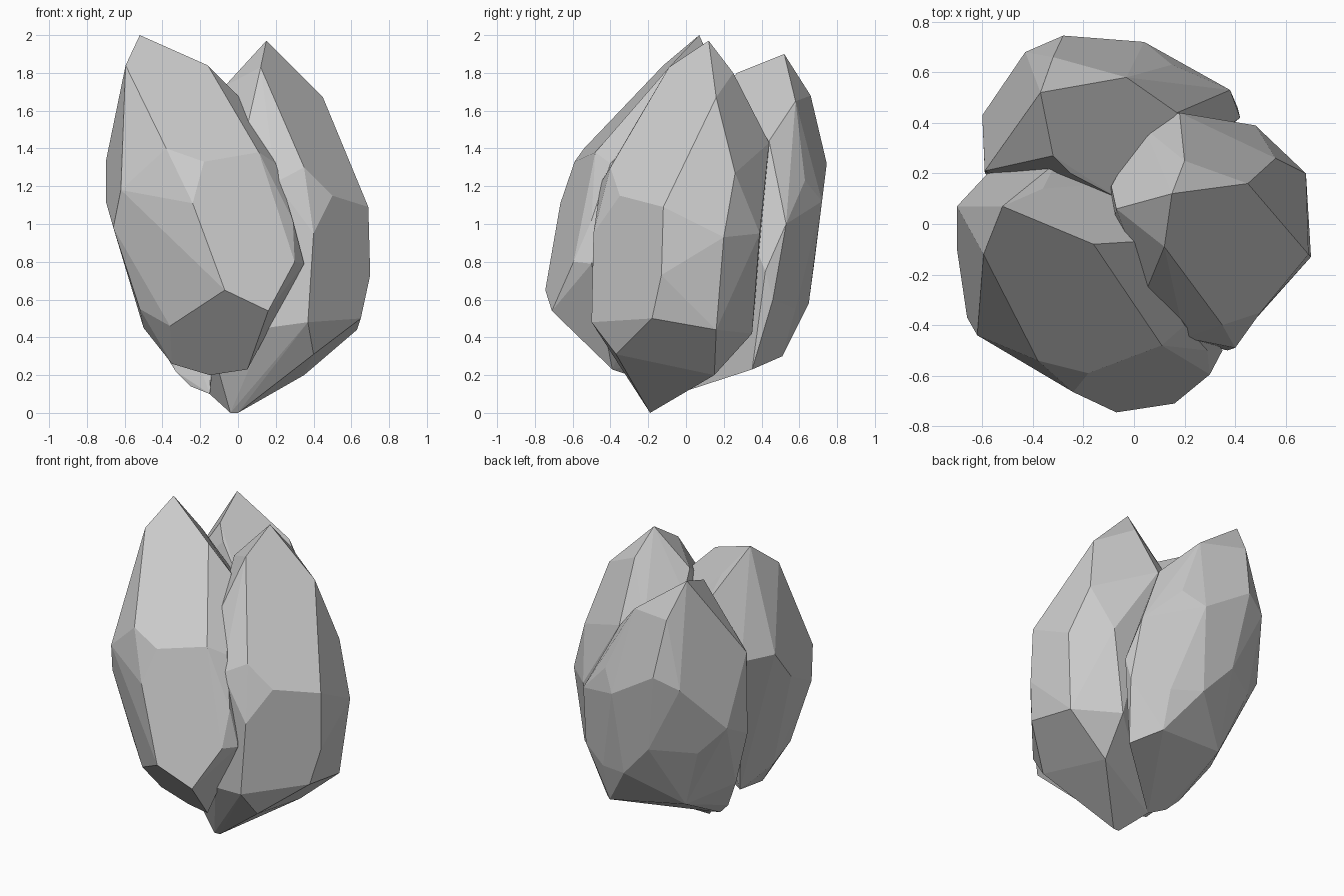
import bpy
import bmesh
import math


def faceted_lobe(name, crown, belly, foot):
    """Cut-stone shape: convex skin over three tiers of corner points, near-flat facets merged."""
    bm = bmesh.new()
    for p in crown + belly + foot:
        bm.verts.new(p)
    bmesh.ops.convex_hull(bm, input=bm.verts[:])
    loose = [v for v in bm.verts if not v.link_faces]
    bmesh.ops.delete(bm, geom=loose, context='VERTS')
    bmesh.ops.dissolve_limit(bm, angle_limit=math.radians(5),
                             verts=bm.verts[:], edges=bm.edges[:])
    bmesh.ops.recalc_face_normals(bm, faces=bm.faces[:])
    mesh = bpy.data.meshes.new(name)
    bm.to_mesh(mesh)
    bm.free()
    obj = bpy.data.objects.new(name, mesh)
    bpy.context.collection.objects.link(obj)
    return obj


# Front-left lobe, the tallest
faceted_lobe(
    "front_left_lobe",
    crown=[(-.52, .07, 2.0), (-.595, -.12, 1.84), (-.16, -.08, 1.84),
           (0, -.07, 1.68), (-.36, .14, 1.80), (-.31, .24, 1.62), (-.10, .16, 1.52)],
    belly=[(.11, -.48, 1.38), (-.38, -.54, 1.40), (-.18, -.59, 1.33),
           (-.24, -.665, 1.11), (-.62, -.44, 1.18), (-.66, -.37, .98),
           (-.70, -.10, 1.12), (-.70, .07, 1.33), (-.56, .22, 1.30),
           (.20, -.40, 1.32), (.29, -.50, 1.02), (.30, -.595, .80), (.35, -.50, .79)],
    foot=[(-.07, -.745, .65), (.16, -.71, .54), (-.36, -.485, .46),
          (-.52, -.35, .55), (-.50, -.20, .45), (-.35, -.30, .26),
          (.05, -.39, .23), (-.15, -.30, .20), (-.36, -.05, .30)],
)

# Right lobe, standing on the lowest tip
faceted_lobe(
    "right_lobe",
    crown=[(.15, .12, 1.97), (.45, .16, 1.67), (.12, -.09, 1.83),
           (-.07, .06, 1.73), (.20, .25, 1.80), (.18, .44, 1.43),
           (.04, .38, 1.45), (-.09, .15, 1.60), (.05, -.26, 1.52)],
    belly=[(.35, -.40, 1.30), (.50, -.35, 1.15), (.69, -.12, 1.09),
           (.56, .26, 1.27), (.68, .20, .93), (.48, .39, .95),
           (.40, -.49, .95), (.20, -.45, 1.22), (.70, -.13, .73)],
    foot=[(.65, -.18, .50), (.63, .16, .44), (.37, -.50, .48), (.15, -.45, .45),
          (.40, -.37, .31), (.38, .35, .42), (.35, .15, .20), (-.13, -.30, .32),
          (0, -.19, 0), (-.04, -.19, 0), (-.15, -.05, .10)],
)

# Back lobe, the shortest, reaching in under the other two
faceted_lobe(
    "back_lobe",
    crown=[(-.37, .52, 1.90), (-.32, .27, 1.80), (-.03, .58, 1.65),
           (.17, .44, 1.44), (-.32, .66, 1.68), (-.25, .20, 1.72), (-.06, .10, 1.54)],
    belly=[(-.59, .21, 1.37), (-.43, .68, 1.25), (-.28, .745, 1.32),
           (.04, .72, 1.12), (.15, .63, 1.23), (.38, .53, 1.0),
           (.42, .42, .75), (-.60, .43, .95), (-.59, .20, .83)],
    foot=[(-.20, .68, .80), (-.45, .52, .78), (0, .65, .58), (.20, .58, .55),
          (.41, .46, .60), (.20, .51, .30), (-.30, .43, .37), (-.47, .15, .45),
          (-.33, .03, .22), (-.25, 0, .14), (-.15, -.05, .10), (.33, .35, .23)],
)
